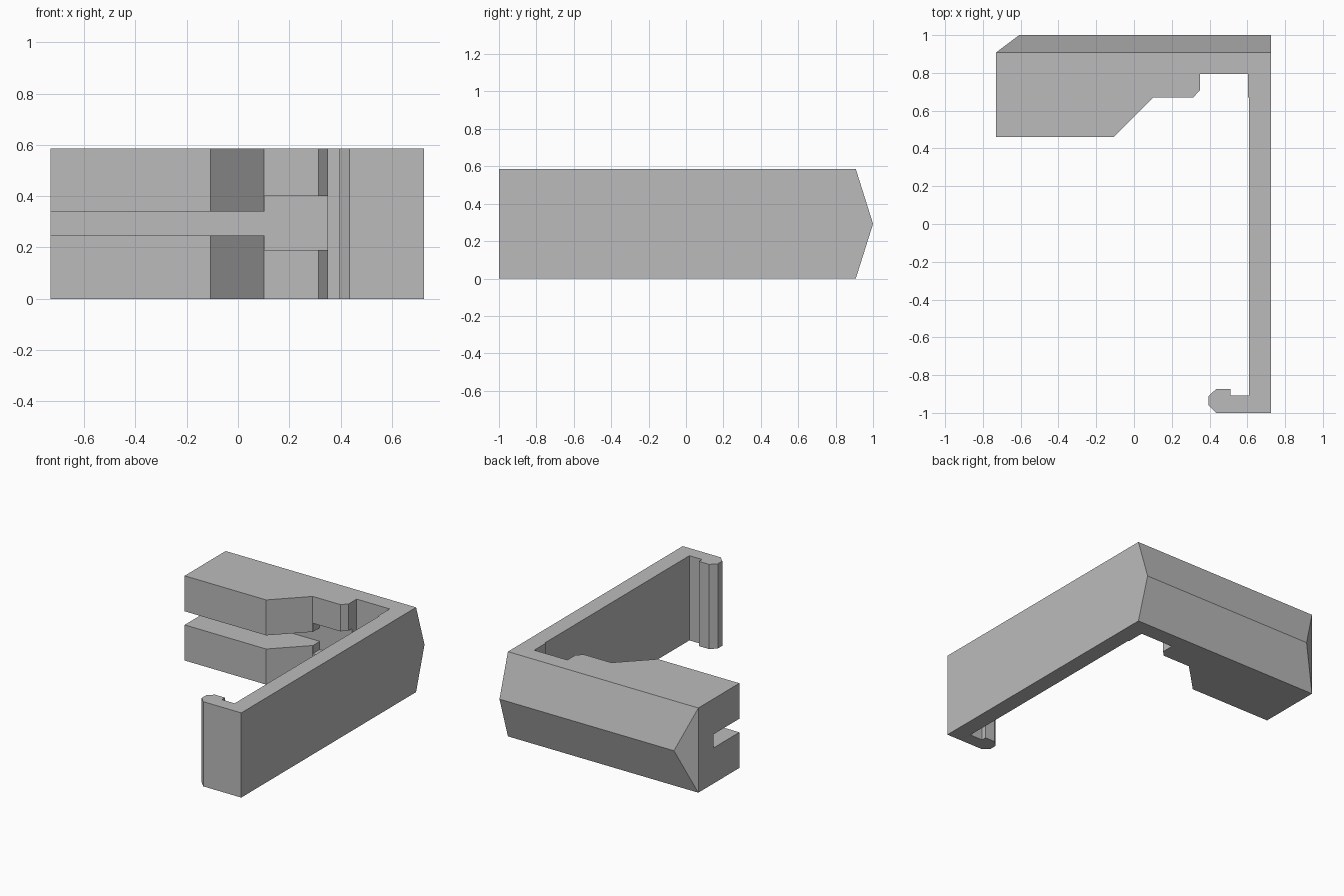
import bpy
import bmesh

cube = bpy.data.objects.get("Cube")
if cube:
    bpy.data.objects.remove(cube, do_unlink=True)

HEIGHT = 0.585

grey = bpy.data.materials.new("plain grey")
grey.use_nodes = True
colour = (0.5, 0.5, 0.5, 1)
grey.diffuse_color = colour
grey.node_tree.nodes["Principled BSDF"].inputs["Base Color"].default_value = colour


def add_object(name, bm):
    bmesh.ops.recalc_face_normals(bm, faces=bm.faces[:])
    mesh = bpy.data.meshes.new(name)
    bm.to_mesh(mesh)
    bm.free()
    mesh.materials.append(grey)
    obj = bpy.data.objects.new(name, mesh)
    bpy.context.collection.objects.link(obj)
    return obj


def cut_box(target, low, high):
    """Subtract an axis-aligned box and remove the cutter."""
    bm = bmesh.new()
    bmesh.ops.create_cube(bm, size=1)
    for v in bm.verts:
        v.co = [high[i] if v.co[i] > 0 else low[i] for i in range(3)]
    cutter = add_object("cutter", bm)
    cutter.hide_render = True
    mod = target.modifiers.new("cut", 'BOOLEAN')
    mod.operation = 'DIFFERENCE'
    mod.solver = 'EXACT'
    mod.object = cutter
    bpy.context.view_layer.objects.active = target
    bpy.ops.object.modifier_apply(modifier=mod.name)
    bpy.data.objects.remove(cutter, do_unlink=True)


# Plan outline: thick jaw, notch, long arm and hooked tip
outline = [
    (0.725, 0.908), (-0.73, 0.908), (-0.73, 0.46), (-0.107, 0.46),
    (0.102, 0.67), (0.313, 0.67), (0.35, 0.708), (0.35, 0.795),
    (0.603, 0.795), (0.603, 0.67), (0.61, 0.67), (0.61, -0.908),
    (0.512, -0.908), (0.512, -0.873), (0.435, -0.873), (0.395, -0.912),
    (0.395, -0.96), (0.435, -1), (0.725, -1),
]
bm = bmesh.new()
bottom = [bm.verts.new((x, y, 0)) for x, y in outline]
top = [bm.verts.new((x, y, HEIGHT)) for x, y in outline]
bm.faces.new(bottom)
bm.faces.new(top)
for i in range(1, len(outline) - 1):
    bm.faces.new((bottom[i], bottom[i + 1], top[i + 1], top[i]))

# Ridged back with a slanted left end and a flush right end
ridge_right = bm.verts.new((0.725, 1, HEIGHT / 2))
ridge_left = bm.verts.new((-0.608, 1, HEIGHT / 2))
bm.faces.new((bottom[0], bottom[1], ridge_left, ridge_right))
bm.faces.new((top[0], top[1], ridge_left, ridge_right))
bm.faces.new((bottom[1], top[1], ridge_left))
bm.faces.new((bottom[-1], bottom[0], ridge_right, top[0], top[-1]))
bracket = add_object("hooked_bracket", bm)

# Narrow slot through the jaw and the taller pocket beside the notch
cut_box(bracket, (-0.8, 0.4, 0.246), (0.2, 0.745, 0.34))
cut_box(bracket, (0.103, 0.5, 0.19), (0.45, 0.745, 0.4))
